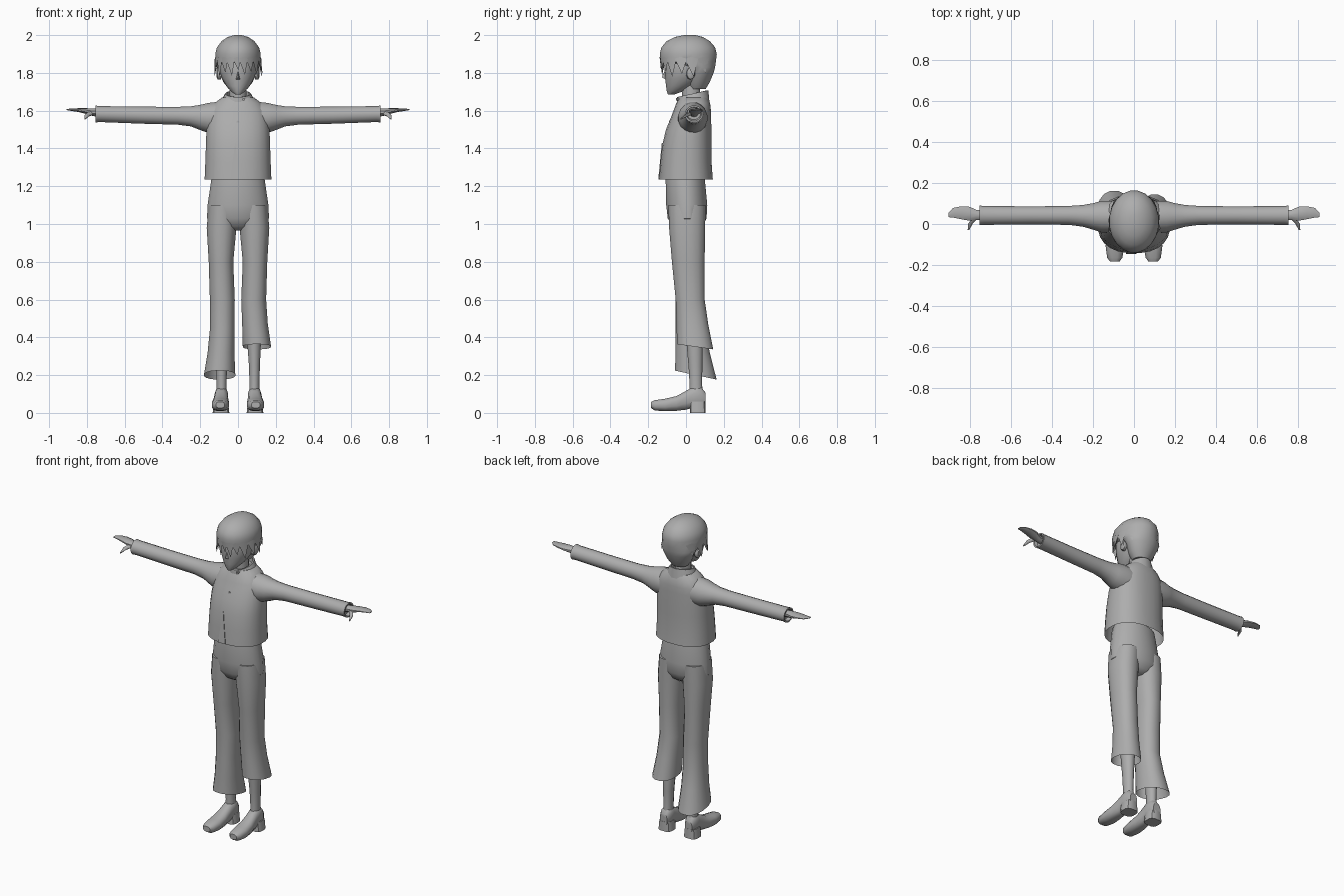
import bpy, bmesh, math
from mathutils import Vector

grey = bpy.data.materials.new("plain_grey")
grey.diffuse_color = (0.42, 0.42, 0.42, 1)
X, Y, Z = Vector((1, 0, 0)), Vector((0, 1, 0)), Vector((0, 0, 1))


def finish(name, bm, angle=40):
    bmesh.ops.recalc_face_normals(bm, faces=bm.faces)
    me = bpy.data.meshes.new(name)
    bm.to_mesh(me)
    bm.free()
    me.materials.append(grey)
    me.shade_smooth()
    me.set_sharp_from_angle(angle=math.radians(angle))
    ob = bpy.data.objects.new(name, me)
    bpy.context.collection.objects.link(ob)
    return ob


def loft(name, rings, u=X, v=Y, n=16, power=1.0, caps=(True, True)):
    """Skin ellipse rings (x, y, z, half_u, half_v, tilt along v)."""
    bm = bmesh.new()
    loops = []
    for x, y, z, a, b, *tilt in rings:
        t = tilt[0] if tilt else 0
        loop = []
        for i in range(n):
            c, s = math.cos(math.tau * (i + .5) / n), math.sin(math.tau * (i + .5) / n)
            c = math.copysign(abs(c) ** power, c)
            s = math.copysign(abs(s) ** power, s)
            loop.append(bm.verts.new(Vector((x, y, z)) + u * a * c + v * b * s + Z * t * s))
        loops.append(loop)
    for p, q in zip(loops, loops[1:]):
        for i in range(n):
            j = (i + 1) % n
            bm.faces.new((p[i], p[j], q[j], q[i]))
    for on, loop in zip(caps, (loops[0], loops[-1])):
        if on:
            bm.faces.new(loop)
    return finish(name, bm)


def spikes(name, items):
    """Pointed locks: each is three or more base points and a tip."""
    bm = bmesh.new()
    for base, tip in items:
        b = [bm.verts.new(p) for p in base]
        t = bm.verts.new(tip)
        bm.faces.new(b)
        for i in range(len(b)):
            bm.faces.new((b[i], b[(i + 1) % len(b)], t))
    return finish(name, bm, 30)


# Jacket body
loft("jacket_body", [
    (0, 0, 1.235, .178, .143), (0, 0, 1.33, .174, .136), (0, .005, 1.42, .171, .131),
    (0, .014, 1.50, .168, .121), (0, .026, 1.56, .162, .108), (0, .033, 1.60, .153, .1),
    (0, .038, 1.64, .125, .09), (0, .04, 1.67, .085, .075)],
    n=24, power=.85, caps=(False, True))

# Overlapping front flap and buttons
bm = bmesh.new()
front = [(-.015, -.128, 1.43), (-.04, -.147, 1.236), (.012, -.147, 1.236)]
back = [(x, y + .008, z) for x, y, z in front]
f, b = [[bm.verts.new(p) for p in pts] for pts in (front, back)]
bm.faces.new(f)
bm.faces.new(b)
for i in range(3):
    j = (i + 1) % 3
    bm.faces.new((f[i], f[j], b[j], b[i]))
finish("jacket_flap", bm)
for i, (x, y, z) in enumerate([(0, -.087, 1.54), (.03, -.05, 1.66)]):
    loft(f"button_{i}", [(x, y + .012, z, .008, .008), (x, y - .004, z, .008, .008)], X, Z, 8)

# Standing collar, higher at the back, and neck
loft("collar", [(0, .038, 1.635, .1, .088, .01), (0, .036, 1.69, .068, .084, .018),
                (0, .036, 1.69, .06, .076, .018), (0, .036, 1.65, .06, .07, .01)],
     caps=(False, False))
loft("neck", [(0, .03, 1.62, .048, .05), (0, .025, 1.76, .045, .05)], n=12)

# Face and skull
loft("face", [
    (0, -.078, 1.686, .014, .018), (0, -.062, 1.70, .035, .04), (0, -.035, 1.73, .062, .072),
    (0, -.012, 1.77, .086, .1), (0, -.002, 1.81, .1, .113), (0, 0, 1.88, .1, .115),
    (0, .005, 1.93, .08, .09)])
spikes("nose", [([(-.012, -.108, 1.765), (.012, -.108, 1.765), (0, -.108, 1.82)],
                 (0, -.128, 1.777))])

# Hair cap: narrow at the nape, full above the fringe
loft("hair_cap", [
    (0, .06, 1.715, .05, .045), (0, .065, 1.75, .078, .061), (0, .073, 1.80, .1, .074),
    (0, .07, 1.83, .112, .085), (0, .013, 1.86, .12, .147), (0, .012, 1.90, .122, .153),
    (0, .012, 1.935, .113, .144), (0, .012, 1.968, .088, .116), (0, .015, 1.99, .055, .075),
    (0, .02, 2.0, .02, .03)], n=20)


def hair_point(deg, z, grow=1.0):
    a = math.radians(deg)
    return Vector((.121 * grow * math.sin(a), .013 - .15 * grow * math.cos(a), z))


# Fringe and side locks: angle from the front, half width, tip height, tip flare
locks = [(-96, 14, 1.775, 1.04), (-76, 13, 1.79, 1.09), (-56, 12, 1.775, 1.02),
         (-38, 12, 1.80, .98), (-20, 12, 1.785, .97), (-3, 11, 1.815, .97),
         (14, 12, 1.79, .97), (32, 12, 1.805, .98), (52, 13, 1.78, 1.02),
         (74, 13, 1.795, 1.1), (96, 14, 1.78, 1.06), (122, 14, 1.80, 1.02),
         (-122, 14, 1.80, 1.02)]
spikes("fringe_locks", [([hair_point(d - w, 1.875), hair_point(d, 1.885, 1.02),
                          hair_point(d + w, 1.875), hair_point(d, 1.87, .86)],
                         hair_point(d + 4, tip, flare)) for d, w, tip, flare in locks])

# Trouser seat
loft("trouser_seat", [
    (0, -.004, 1.27, .135, .1), (0, -.004, 1.235, .143, .105), (0, .004, 1.1, .163, .11),
    (0, .006, 1.03, .166, .104), (0, .008, .985, .12, .08), (0, .01, .965, .05, .05)], n=20)

# Trouser legs with uneven hems
upper = [(.08, .005, 1.1, .076, .1), (.087, .006, .98, .08, .097),
         (.09, .012, .8, .066, .088), (.083, .022, .6, .067, .078)]
hems = {"left": (1, [(.09, .034, .47, .069, .085), (.1, .048, .35, .076, .098, -.014)]),
        "right": (-1, [(.083, .022, .45, .066, .08), (.09, .035, .32, .072, .092),
                       (.097, .052, .2, .084, .112, -.024)])}
for side, (s, hem) in hems.items():
    loft(f"trouser_leg_{side}", [(s * r[0], *r[1:]) for r in upper + hem],
         power=.9, caps=(True, False))

# Paired limbs
for side, s in (("left", 1), ("right", -1)):
    def pair(name, rings, u, v, **kw):
        return loft(f"{name}_{side}", [(s * r[0], *r[1:]) for r in rings], u, v, **kw)

    pair("sleeve", [
        (.09, .035, 1.56, .08, .09), (.16, .036, 1.562, .078, .08), (.2, .037, 1.564, .066, .068),
        (.25, .04, 1.57, .054, .054), (.32, .042, 1.573, .047, .048), (.5, .042, 1.576, .045, .046),
        (.735, .042, 1.582, .047, .043), (.755, .042, 1.582, .049, .046),
        (.755, .042, 1.582, .04, .037), (.735, .042, 1.585, .036, .033)], Y, Z)
    pair("hand", [
        (.73, .042, 1.588, .024, .022), (.77, .044, 1.592, .026, .02), (.805, .05, 1.598, .036, .015),
        (.845, .055, 1.603, .033, .01), (.885, .055, 1.605, .025, .006),
        (.907, .045, 1.606, .012, .003)], Y, Z, n=10)
    pair("thumb", [(.775, .03, 1.59, .016, .013), (.80, .002, 1.575, .012, .01),
                   (.81, -.03, 1.556, .004, .004)], X, Z, n=8)
    pair("ear", [(.09, .022, 1.795, .022, .03), (.108, .026, 1.798, .022, .032),
                 (.115, .032, 1.8, .012, .02)], Y, Z, n=10)
    pair("shin", [(.087, .055, .08, .03, .04), (.087, .052, .15, .027, .034),
                  (.087, .05, .25, .03, .038), (.085, .045, .38, .038, .045),
                  (.085, .03, .55, .04, .045)], X, Y, n=12)
    pair("shoe", [
        (.094, -.184, .042, .024, .017), (.094, -.165, .04, .038, .028),
        (.093, -.11, .042, .047, .034), (.092, -.05, .05, .044, .04),
        (.09, -.005, .065, .038, .05), (.088, .04, .083, .036, .058),
        (.088, .08, .083, .036, .055), (.088, .102, .07, .026, .04)], X, Z, n=12, power=.8)
    pair("shoe_heel", [(.09, .062, 0, .045, .043), (.09, .062, .06, .038, .042)],
         X, Y, n=12, power=.6)
